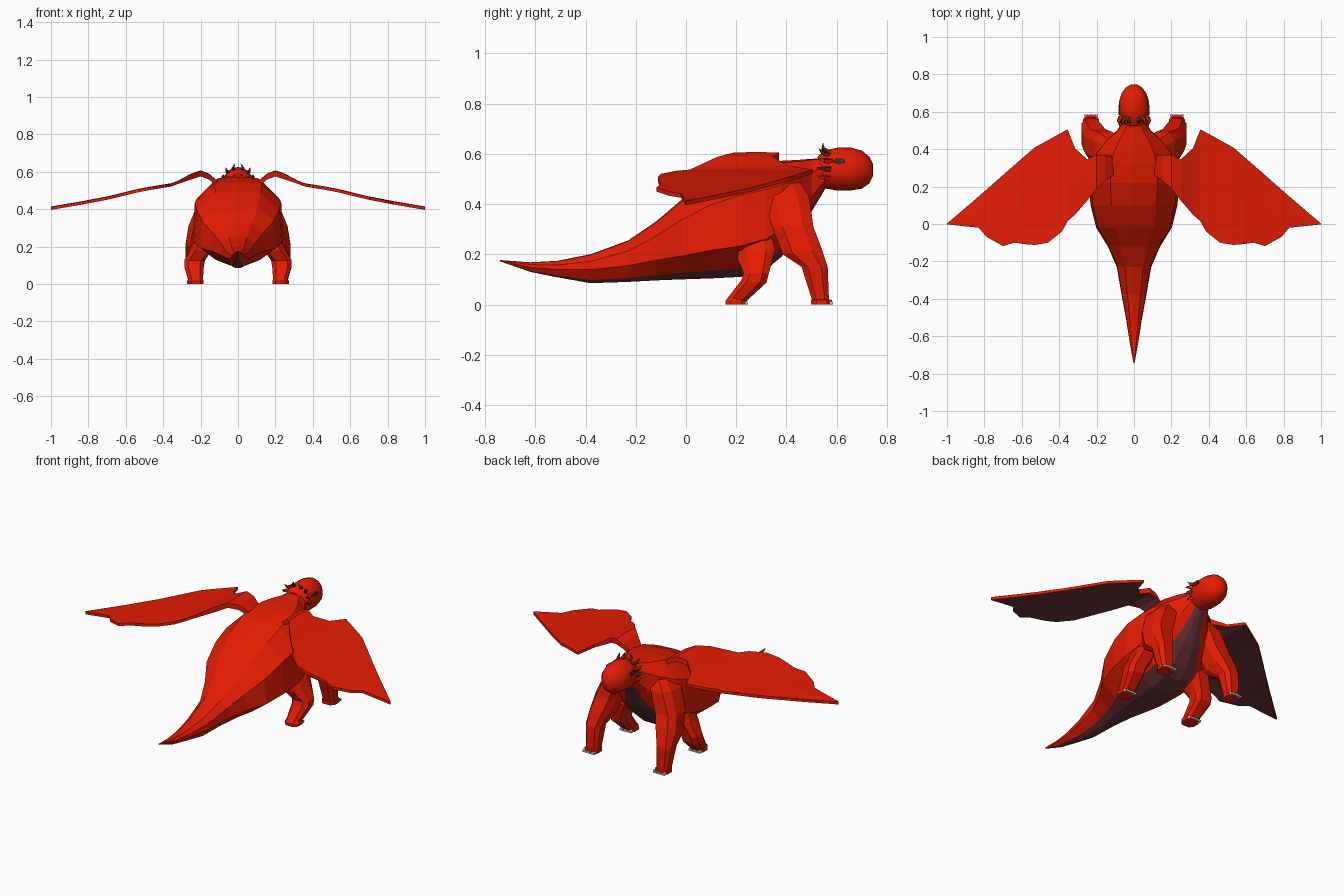
import bpy, bmesh, math
from mathutils import Vector


def material(name, rgb):
    m = bpy.data.materials.new(name)
    m.diffuse_color = (*rgb, 1)
    return m


RED = material("scale red", (0.78, 0.012, 0.001))
BELLY = material("belly brown", (0.145, 0.034, 0.038))
HORN = material("horn dark", (0.13, 0.022, 0.018))
CLAW = material("claw grey", (0.58, 0.58, 0.58))
EYE = material("eye dark", (0.07, 0.02, 0.018))


def loft(name, rings, mats, rule=None):
    """Skin a list of equal-sized point rings; rule picks a face's material."""
    bm = bmesh.new()
    vs = [[bm.verts.new(p) for p in r] for r in rings]
    n = len(rings[0])
    for a, b in zip(vs, vs[1:]):
        for i in range(n):
            j = (i + 1) % n
            f = bm.faces.new((a[i], a[j], b[j], b[i]))
            f.material_index = rule(i) if rule else 0
    bm.faces.new(vs[0][::-1])
    bm.faces.new(vs[-1])
    bmesh.ops.recalc_face_normals(bm, faces=bm.faces)
    me = bpy.data.meshes.new(name)
    bm.to_mesh(me)
    bm.free()
    for m in mats:
        me.materials.append(m)
    ob = bpy.data.objects.new(name, me)
    bpy.context.collection.objects.link(ob)
    return ob


def mirrored(ob):
    """Mirror a part across the middle of the body."""
    mod = ob.modifiers.new("mirror", "MIRROR")
    mod.use_mirror_merge = False
    return ob


def section(y, top, bottom, w, half):
    """Symmetric cross-section standing across the body at y."""
    c, h = (top + bottom) / 2, (top - bottom) / 2
    full = half + [(-x, z) for x, z in half[-2:0:-1]]
    return [(x * w, y, c + z * h) for x, z in full]


def body_half(y):
    """Half outline of the trunk; the flank line drops from tail to chest."""
    k = min(1, max(0, (y + 0.4) / 0.4))
    return [(0, 1), (0.52, 0.96), (0.95, 0.5), (1, -0.05 - 0.38 * k),
            (0.55, -0.78 - 0.06 * k), (0.22, -1), (0, -1)]


# body, tail and neck: y, top, bottom, half width
stations = [
    (-0.74, 0.177, 0.172, 0.004), (-0.62, 0.168, 0.13, 0.025), (-0.51, 0.174, 0.108, 0.042),
    (-0.38, 0.2, 0.085, 0.066), (-0.23, 0.255, 0.09, 0.092), (-0.12, 0.33, 0.096, 0.14),
    (-0.02, 0.415, 0.1, 0.202), (0.1, 0.495, 0.104, 0.232), (0.22, 0.545, 0.11, 0.243),
    (0.32, 0.565, 0.14, 0.23), (0.38, 0.572, 0.19, 0.208), (0.45, 0.576, 0.28, 0.15),
    (0.5, 0.58, 0.37, 0.09), (0.56, 0.582, 0.47, 0.055)]
loft("body", [section(*s, body_half(s[0])) for s in stations], [RED, BELLY],
     lambda i: 1 if 4 <= i <= 7 else 0)

# head: rounded, blunt snout
head_half = [(math.sin(math.pi * i / 8), math.cos(math.pi * i / 8)) for i in range(9)]
head_stations = [
    (0.525, 0.59, 0.49, 0.045), (0.55, 0.612, 0.463, 0.072), (0.6, 0.624, 0.454, 0.082),
    (0.655, 0.625, 0.454, 0.08), (0.7, 0.613, 0.461, 0.066), (0.73, 0.588, 0.482, 0.043),
    (0.745, 0.557, 0.513, 0.018)]
head = loft("head", [section(*s, head_half) for s in head_stations], [RED])
bpy.context.view_layer.objects.active = head
head.select_set(True)
bpy.ops.object.shade_smooth_by_angle(angle=math.radians(35))
head.select_set(False)

# eyes: thin plates on the sides of the head
eye = [(-0.028, 0), (-0.015, 0.013), (0.02, 0.012), (0.025, -0.004), (0, -0.012)]
mirrored(loft("eye", [[(x, 0.61 + y, 0.568 + z) for y, z in eye] for x in (0.076, 0.083)], [EYE]))


def spike(name, base, mid, tip, r, mat):
    """Bent, tapering four-sided spike."""
    pts = [Vector(p) for p in (base, mid, tip)]
    d = (pts[2] - pts[0]).normalized()
    u = d.cross(Vector((0.3, 1, 0.1))).normalized()
    v = d.cross(u)
    rings = [[p + (u * math.cos(a) + v * math.sin(a)) * s
              for a in (k * math.pi / 2 for k in range(4))]
             for p, s in zip(pts, (r, r * 0.7, r * 0.05))]
    return mirrored(loft(name, rings, [mat]))


# horns and cheek frills around the back of the head
spike("crown_horn", (0.02, 0.57, 0.605), (0.028, 0.545, 0.62), (0.014, 0.545, 0.645), 0.012, HORN)
spike("brow_horn", (0.045, 0.57, 0.595), (0.06, 0.545, 0.602), (0.066, 0.528, 0.622), 0.013, HORN)
spike("upper_frill", (0.062, 0.58, 0.57), (0.08, 0.55, 0.572), (0.078, 0.522, 0.585), 0.014, RED)
spike("middle_frill", (0.07, 0.575, 0.54), (0.083, 0.55, 0.54), (0.076, 0.522, 0.545), 0.014, HORN)
spike("lower_frill", (0.06, 0.575, 0.505), (0.075, 0.55, 0.505), (0.07, 0.525, 0.51), 0.014, RED)


def limb(name, rows):
    """Chamfered limb from rows of x, y, z, half width, half depth, tilt."""
    shape = [(1, 0.5), (0.6, 1), (-0.6, 1), (-1, 0.5), (-1, -0.5), (-0.6, -1), (0.6, -1), (1, -0.5)]
    rings = [[(x + a * hx, y + b * hy, max(0, z + b * t)) for a, b in shape]
             for x, y, z, hx, hy, t in rows]
    return mirrored(loft(name, rings, [RED]))


limb("front_leg", [
    (0.09, 0.38, 0.51, 0.05, 0.06, 0), (0.15, 0.4, 0.43, 0.065, 0.09, 0),
    (0.195, 0.425, 0.31, 0.07, 0.082, 0), (0.218, 0.463, 0.21, 0.062, 0.078, 0.01),
    (0.232, 0.512, 0.15, 0.048, 0.052, 0), (0.23, 0.535, 0.02, 0.038, 0.034, 0),
    (0.23, 0.54, 0.018, 0.042, 0.042, 0), (0.23, 0.54, 0, 0.042, 0.042, 0)])
limb("hind_leg", [
    (0.16, 0.27, 0.29, 0.05, 0.06, 0.02), (0.19, 0.28, 0.2, 0.058, 0.075, 0.02),
    (0.232, 0.28, 0.125, 0.055, 0.05, 0), (0.235, 0.27, 0.092, 0.052, 0.05, -0.005),
    (0.226, 0.205, 0.022, 0.038, 0.036, -0.008),
    (0.226, 0.2, 0.016, 0.042, 0.042, 0), (0.226, 0.2, 0, 0.042, 0.042, 0)])

# three flat claws side by side on the toes of each foot
for leg, cx, cy in (("front", 0.23, 0.574), ("hind", 0.226, 0.234)):
    for k, dx in enumerate((-0.026, 0, 0.026)):
        rings = [[(cx + dx + a * w, y, z) for a, z in ((-1, 0), (1, 0), (1, h), (-1, h))]
                 for y, w, h in ((cy, 0.013, 0.016), (cy + 0.012, 0.011, 0.01))]
        mirrored(loft(f"{leg}_claw_{k + 1}", rings, [CLAW]))

# wings: x, leading y, trailing y, z; thicker at the arm, brown underside
wing_rows = [
    (0.11, 0.36, 0.26, 0.55), (0.155, 0.37, 0.23, 0.588), (0.2, 0.37, 0.19, 0.605),
    (0.25, 0.345, 0.125, 0.588), (0.315, 0.405, 0.05, 0.553), (0.355, 0.505, 0.015, 0.537),
    (0.385, 0.49, -0.04, 0.532), (0.46, 0.448, -0.1, 0.52), (0.53, 0.41, -0.112, 0.507),
    (0.58, 0.367, -0.108, 0.495), (0.64, 0.315, -0.1, 0.48), (0.7, 0.262, -0.118, 0.466),
    (0.79, 0.183, -0.068, 0.449), (0.83, 0.148, -0.02, 0.441), (1, 0.002, -0.002, 0.412)]
wing_rings = []
for x, lead, trail, z in wing_rows:
    m = (lead + trail) / 2
    t = 0.03 if x < 0.28 else 0.016
    wing_rings.append([(x, lead, z), (x, m, z + 0.002), (x, trail, z),
                       (x, trail, z - t), (x, m, z - t + 0.002), (x, lead, z - t)])
mirrored(loft("wing", wing_rings, [RED, BELLY], lambda i: 1 if i in (3, 4) else 0))
